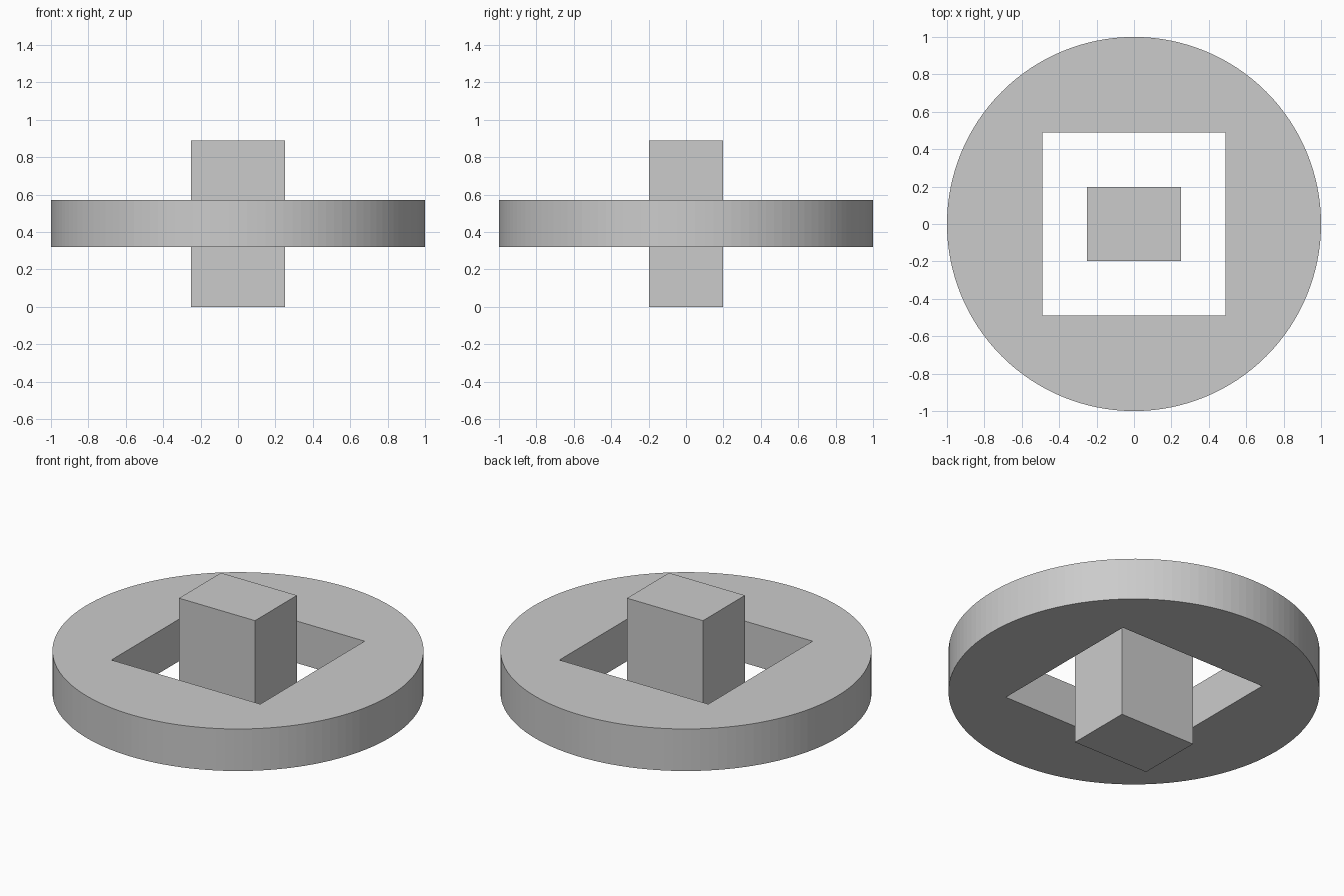
import bpy

default_cube = bpy.data.objects.get("Cube")
if default_cube:
    bpy.data.objects.remove(default_cube, do_unlink=True)

GREY = (0.6, 0.6, 0.6, 1.0)
BAR_HEIGHT = 0.89
MID_Z = BAR_HEIGHT / 2

material = bpy.data.materials.new("plain grey")
material.use_nodes = True
material.diffuse_color = GREY
material.node_tree.nodes["Principled BSDF"].inputs["Base Color"].default_value = GREY


def box(name, size):
    bpy.ops.mesh.primitive_cube_add(size=1, location=(0, 0, MID_Z))
    obj = bpy.context.object
    obj.name = name
    obj.scale = size
    bpy.ops.object.transform_apply(location=False, rotation=False, scale=True)
    return obj


# Central rectangular bar
bar = box("central_bar", (0.5, 0.394, BAR_HEIGHT))
bar.data.materials.append(material)

# Cutter for the square opening
cutter = box("opening_cutter", (0.98, 0.98, 1))
cutter.hide_render = True

# Round disc with the square opening cut through it
bpy.ops.mesh.primitive_cylinder_add(vertices=128, radius=1, depth=0.25, location=(0, 0, MID_Z))
disc = bpy.context.object
disc.name = "ring_disc"
disc.data.materials.append(material)
opening = disc.modifiers.new("square_opening", "BOOLEAN")
opening.operation = "DIFFERENCE"
opening.solver = "EXACT"
opening.object = cutter
bpy.ops.object.modifier_apply(modifier=opening.name)
bpy.data.objects.remove(cutter, do_unlink=True)
